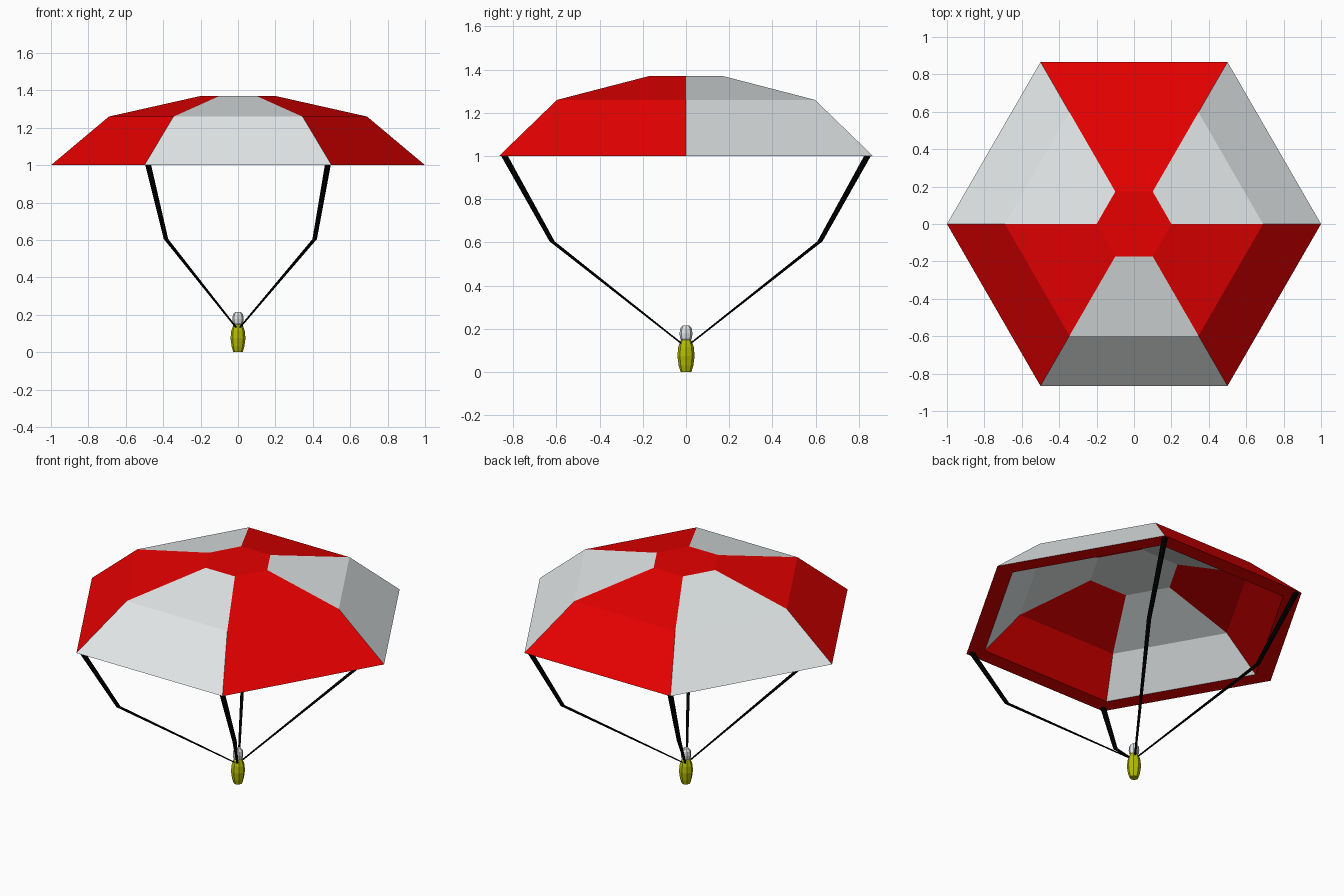
import bpy
import bmesh
from math import cos, sin, tau, pi

if "Cube" in bpy.data.objects:
    bpy.data.objects.remove(bpy.data.objects["Cube"], do_unlink=True)


def make_material(name, r, g, b):
    mat = bpy.data.materials.new(name)
    mat.use_nodes = True
    mat.diffuse_color = (r, g, b, 1)
    bsdf = next(n for n in mat.node_tree.nodes if n.type == 'BSDF_PRINCIPLED')
    bsdf.inputs["Base Color"].default_value = (r, g, b, 1)
    return mat


red = make_material("canopy red", 0.8, 0.0, 0.0)
white = make_material("pale grey", 0.76, 0.8, 0.8)
black = make_material("cord black", 0.0, 0.0, 0.0)
olive = make_material("suit yellow green", 0.47, 0.52, 0.0)


def loft(name, rings, sides, materials, phase=0.0, rule=None):
    """Join horizontal polygon rings (x, y, z, radius) and cap both ends.
    rule(band, side) gives the material index; caps are bands -1 and last."""
    bm = bmesh.new()
    loops = []
    for x, y, z, r in rings:
        angles = [phase + tau * i / sides for i in range(sides)]
        loops.append([bm.verts.new((x + r * cos(a), y + r * sin(a), z)) for a in angles])
    faces = [(bm.faces.new(loops[0]), -1, 0),
             (bm.faces.new(loops[-1]), len(loops) - 1, 0)]
    for band, (low, high) in enumerate(zip(loops, loops[1:])):
        for i in range(sides):
            j = (i + 1) % sides
            faces.append((bm.faces.new((low[i], low[j], high[j], high[i])), band, i))
    if rule:
        for face, band, side in faces:
            face.material_index = rule(band, side)
    bmesh.ops.recalc_face_normals(bm, faces=bm.faces)
    mesh = bpy.data.meshes.new(name)
    bm.to_mesh(mesh)
    bm.free()
    for mat in materials:
        mesh.materials.append(mat)
    obj = bpy.data.objects.new(name, mesh)
    bpy.context.collection.objects.link(obj)
    return obj


# Canopy: one closed shell from the inner ceiling, round the rim, to the crown
canopy_profile = [(0.26, 1.33), (0.68, 1.19), (0.89, 1.0),
                  (1.0, 1.0), (0.69, 1.26), (0.2, 1.37)]
RIM, CROWN, CEILING = 2, 5, -1


def canopy_colour(band, side):
    if band in (RIM, CROWN):
        return 0
    if band == CEILING:
        return 1
    # The lining alternates the opposite way to the outside
    return side % 2 if band < RIM else (side + 1) % 2


loft("canopy", [(0, 0, z, r) for r, z in canopy_profile], 6, [red, white],
     rule=canopy_colour)

# Four tapering cords with a bend, from the rim to the shoulders
for sx, side_name, bend_x in ((1, "left", 0.41), (-1, "right", 0.385)):
    for sy, end_name in ((-1, "front"), (1, "back")):
        path = [(0.48, 0.84, 1.0, 0.017), (bend_x, 0.62, 0.605, 0.013),
                (0.008, 0.018, 0.13, 0.006)]
        rings = [(sx * x, sy * y, z, r) for x, y, z, r in path]
        loft(f"{end_name}_{side_name}_cord", rings, 8, [black], phase=pi / 8)

# Hanging figure: faceted body and head
body_profile = [(0.025, 0), (0.034, 0.03), (0.04, 0.075), (0.036, 0.115),
                (0.026, 0.145), (0.012, 0.16)]
head_profile = [(0.015, 0.14), (0.027, 0.155), (0.03, 0.178),
                (0.027, 0.202), (0.015, 0.216)]
loft("body", [(0, 0, z, r) for r, z in body_profile], 8, [olive])
loft("head", [(0, 0, z, r) for r, z in head_profile], 8, [white])
